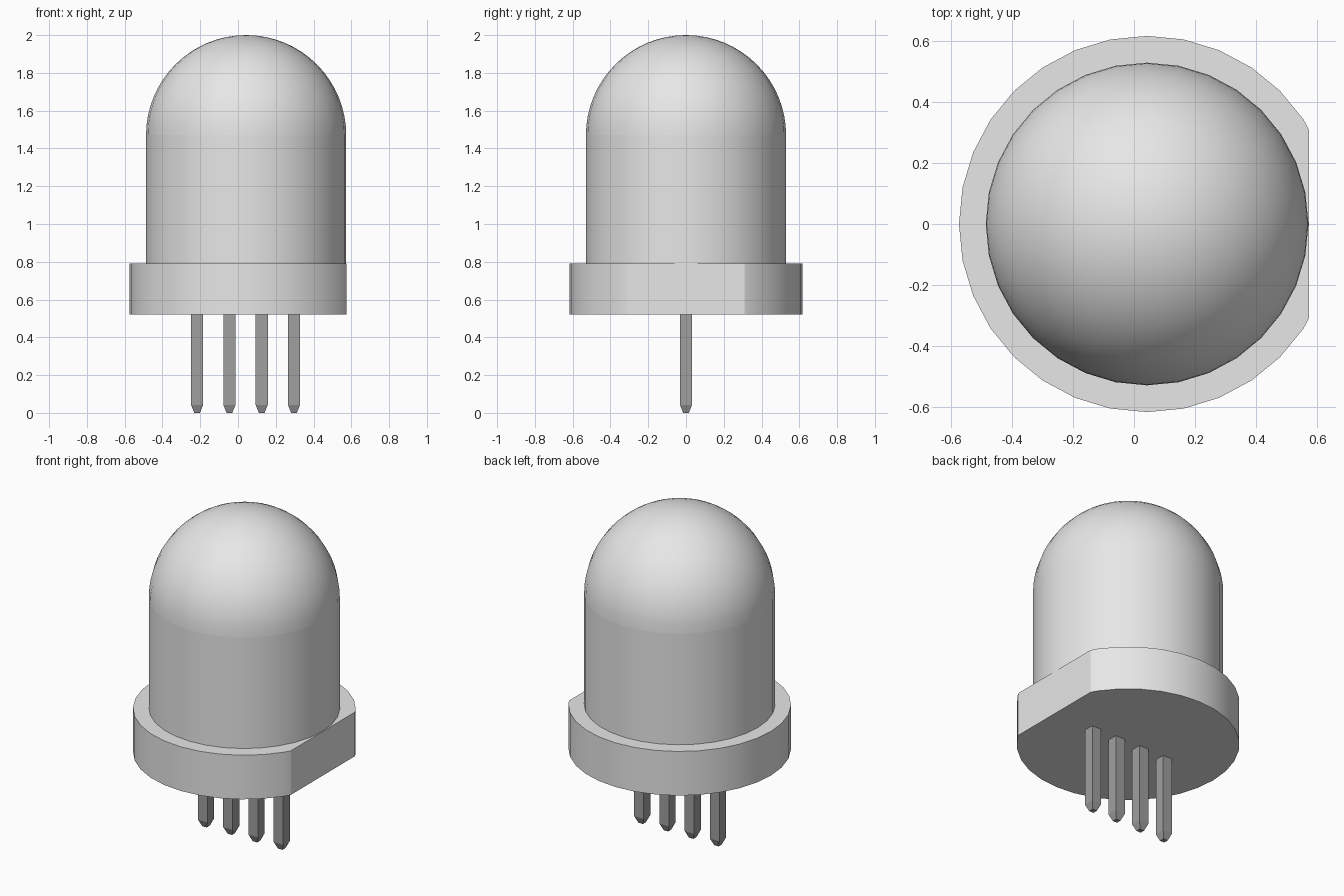
import bpy, bmesh, math

cube = bpy.data.objects.get("Cube")
if cube:
    bpy.data.objects.remove(cube, do_unlink=True)

CX = 0.043            # axis of the lens, offset by the flat on the rim
SEG = 32
R_BODY, R_RIM, FLAT = 0.53, 0.618, 0.532
Z_RIM, Z_BODY, Z_DOME, Z_TOP = 0.52, 0.79, 1.47, 2.0


def material(name, rgb):
    m = bpy.data.materials.new(name)
    m.use_nodes = True
    m.diffuse_color = (*rgb, 1)
    m.node_tree.nodes["Principled BSDF"].inputs["Base Color"].default_value = (*rgb, 1)
    return m


lens_mat = material("pale grey lens", (0.8, 0.8, 0.8))
metal_mat = material("dark grey metal", (0.35, 0.35, 0.35))


def finish(bm, name, mat, x, smooth):
    bmesh.ops.recalc_face_normals(bm, faces=bm.faces)
    mesh = bpy.data.meshes.new(name)
    bm.to_mesh(mesh)
    bm.free()
    mesh.materials.append(mat)
    ob = bpy.data.objects.new(name, mesh)
    bpy.context.collection.objects.link(ob)
    ob.location.x = x
    if smooth:
        bpy.ops.object.select_all(action='DESELECT')
        ob.select_set(True)
        bpy.context.view_layer.objects.active = ob
        bpy.ops.object.shade_smooth_by_angle(angle=math.radians(20))
    return ob


def lathe(bm, profile):
    """Spin an (r, z) profile round the z axis."""
    verts = [bm.verts.new((r, 0, z)) for r, z in profile]
    edges = [bm.edges.new(p) for p in zip(verts, verts[1:])]
    bmesh.ops.spin(bm, geom=verts + edges, cent=(0, 0, 0), axis=(0, 0, 1),
                   angle=math.tau, steps=SEG, use_duplicate=False)
    bmesh.ops.remove_doubles(bm, verts=bm.verts, dist=1e-4)


# Rim with one flat side
bm = bmesh.new()
lathe(bm, [(0, Z_RIM), (R_RIM, Z_RIM), (R_RIM, Z_BODY), (0, Z_BODY)])
bmesh.ops.bisect_plane(bm, geom=bm.verts[:] + bm.edges[:] + bm.faces[:],
                       plane_co=(FLAT, 0, 0), plane_no=(1, 0, 0), clear_outer=True)
bmesh.ops.holes_fill(bm, edges=[e for e in bm.edges if e.is_boundary], sides=0)
bmesh.ops.dissolve_limit(bm, angle_limit=math.radians(1), verts=bm.verts, edges=bm.edges)
finish(bm, "rim", lens_mat, CX, True)

# Straight lens body
bm = bmesh.new()
lathe(bm, [(R_BODY, Z_BODY), (R_BODY, Z_DOME)])
finish(bm, "lens_body", lens_mat, CX, True)

# Rounded lens top
bm = bmesh.new()
arc = [i * math.pi / 32 for i in range(17)]
lathe(bm, [(R_BODY * math.cos(a), Z_DOME + (Z_TOP - Z_DOME) * math.sin(a)) for a in arc])
finish(bm, "lens_dome", lens_mat, CX, True)

# Four square pins with tapered tips
for i in range(4):
    bm = bmesh.new()
    rings = []
    for half, z in ((0.015, 0), (0.032, 0.042), (0.032, Z_RIM)):
        rings.append([bm.verts.new((sx * half, sy * half, z))
                      for sx, sy in ((-1, -1), (1, -1), (1, 1), (-1, 1))])
    for low, high in zip(rings, rings[1:]):
        for k in range(4):
            n = (k + 1) % 4
            bm.faces.new((low[k], low[n], high[n], high[k]))
    bm.faces.new(rings[0])
    bm.faces.new(rings[-1])
    finish(bm, f"pin_{i + 1}", metal_mat, CX - 0.003 + (i - 1.5) * 0.171, False)
